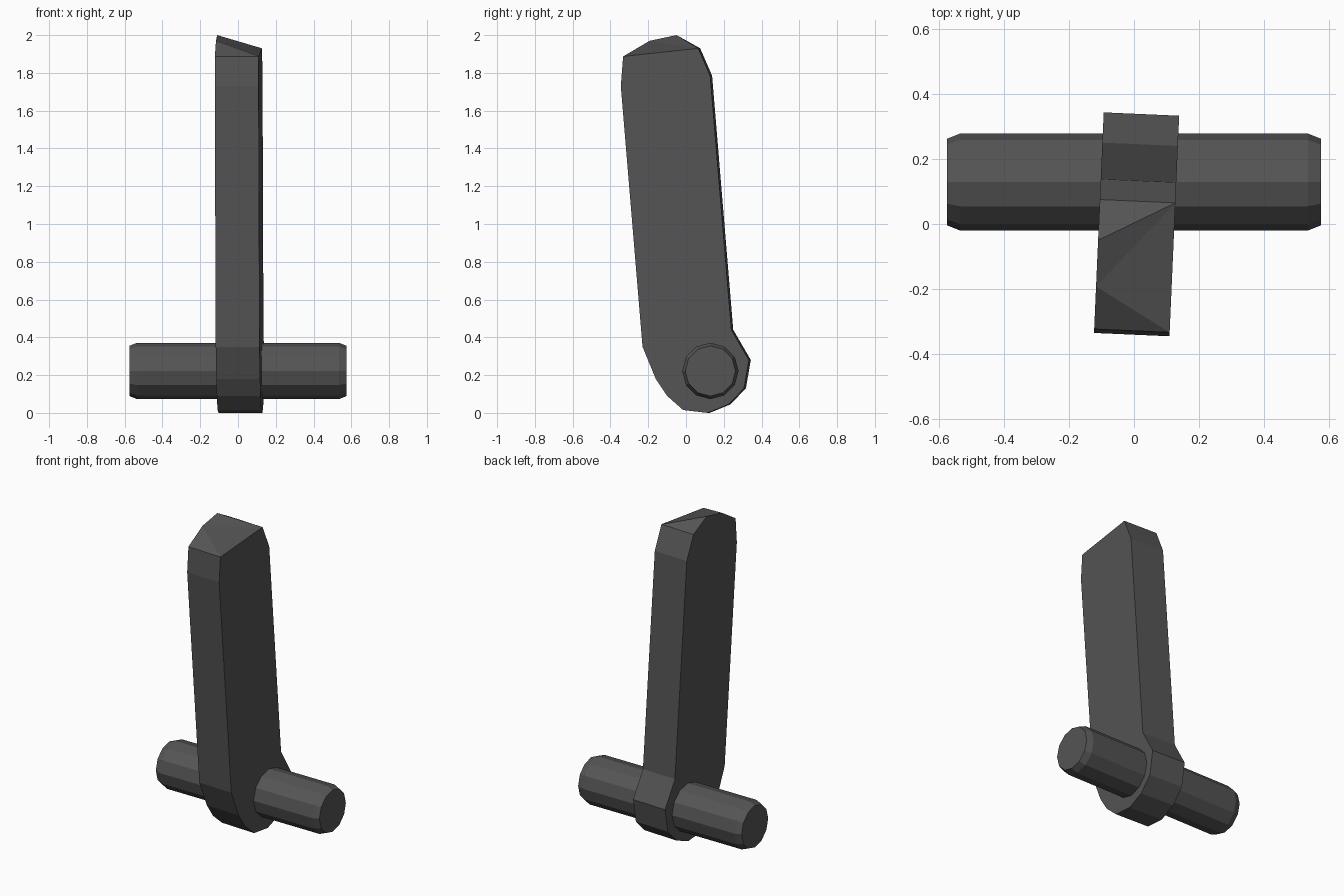
import bpy, bmesh, math

if "Cube" in bpy.data.objects:
    bpy.data.objects.remove(bpy.data.objects["Cube"])

mat = bpy.data.materials.new("dark_grey")
mat.diffuse_color = (0.09, 0.09, 0.09, 1)
mat.use_nodes = True
mat.node_tree.nodes["Principled BSDF"].inputs["Base Color"].default_value = mat.diffuse_color


def finish(bm, name):
    bmesh.ops.recalc_face_normals(bm, faces=bm.faces)
    me = bpy.data.meshes.new(name)
    bm.to_mesh(me)
    bm.free()
    me.materials.append(mat)
    bpy.context.collection.objects.link(bpy.data.objects.new(name, me))


# Lever arm: side outline (y, z) running from back top, round the foot, to front top
outline = [(0.07, 1.93), (0.133, 1.785), (0.245, 0.44), (0.338, 0.28), (0.312, 0.13),
           (0.23, 0.045), (0.12, 0.0), (-0.01, 0.015), (-0.095, 0.09), (-0.155, 0.18),
           (-0.225, 0.35), (-0.34, 1.73), (-0.328, 1.887)]
crown = [(-0.197, 1.97), (-0.055, 2.0)]  # extra tip points on the left side only
W = 0.116
YAW = 0.044  # the arm is turned very slightly about z
bm = bmesh.new()


def vert(x, p):
    return bm.verts.new((x + YAW * p[0] + 0.008, p[0] - YAW * x, p[1]))


right = [vert(W, p) for p in outline]
left = [vert(-W, p) for p in outline + crown]
bm.faces.new(right)
bm.faces.new(left)
for i in range(len(outline) - 1):
    bm.faces.new((right[i], right[i + 1], left[i + 1], left[i]))
# Slanted faceted tip
a, b = right[-1], right[0]
p, q = left[-2], left[-1]
for tri in ((a, left[-3], p), (a, p, b), (p, q, b), (b, q, left[0])):
    bm.faces.new(tri)
finish(bm, "lever_arm")

# Cross pin: twelve-sided rod with chamfered ends
bm = bmesh.new()
rings = []
for x, r in ((-0.575, 0.133), (-0.535, 0.149), (0.535, 0.149), (0.575, 0.133)):
    rings.append([bm.verts.new((x, 0.129 + r * math.cos(k * math.pi / 6),
                                0.222 + r * math.sin(k * math.pi / 6))) for k in range(12)])
for r0, r1 in zip(rings, rings[1:]):
    for k in range(12):
        bm.faces.new((r0[k], r0[(k + 1) % 12], r1[(k + 1) % 12], r1[k]))
bm.faces.new(rings[0])
bm.faces.new(rings[-1])
finish(bm, "cross_pin")
